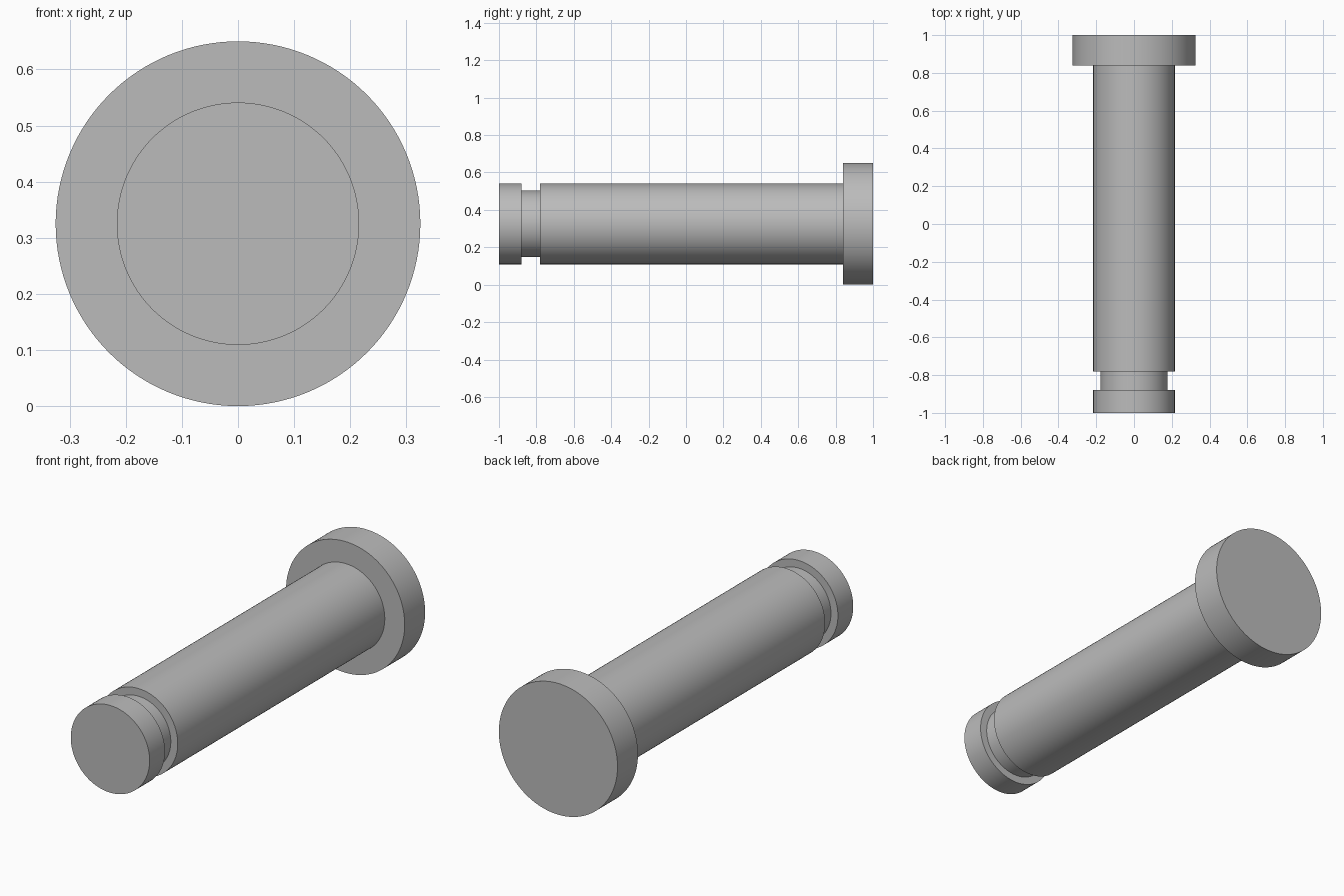
import bpy, bmesh, math
from mathutils import Matrix, Vector

cube = bpy.data.objects.get("Cube")
if cube:
    bpy.data.objects.remove(cube, do_unlink=True)

SEGMENTS = 128
HEAD_R, SHAFT_R, GROOVE_R = 0.325, 0.216, 0.178

grey = bpy.data.materials.new("plain grey")
grey.use_nodes = True
grey.diffuse_color = (0.5, 0.5, 0.5, 1)
grey.node_tree.nodes["Principled BSDF"].inputs["Base Color"].default_value = grey.diffuse_color

# Stepped profile (radius, y) from the grooved tip to the back of the head
profile = [
    (SHAFT_R, -1.0), (SHAFT_R, -0.88),
    (GROOVE_R, -0.88), (GROOVE_R, -0.78),
    (SHAFT_R, -0.78), (SHAFT_R, 0.84),
    (HEAD_R, 0.84), (HEAD_R, 1.0),
]

# Turn the profile around the pin's long axis
bm = bmesh.new()
rings = []
for radius, y in profile:
    angles = [math.tau * i / SEGMENTS for i in range(SEGMENTS)]
    rings.append([bm.verts.new((radius * math.sin(a), y, radius * math.cos(a))) for a in angles])
for near, far in zip(rings, rings[1:]):
    for i in range(SEGMENTS):
        j = (i + 1) % SEGMENTS
        bm.faces.new((near[i], near[j], far[j], far[i]))

# Flat end caps
bm.faces.new(rings[0])
bm.faces.new(rings[-1])
bmesh.ops.recalc_face_normals(bm, faces=bm.faces)
bmesh.ops.transform(bm, matrix=Matrix.Translation(Vector((0, 0, HEAD_R))), verts=bm.verts)

mesh = bpy.data.meshes.new("headed_pin")
bm.to_mesh(mesh)
bm.free()
mesh.materials.append(grey)
pin = bpy.data.objects.new("headed_pin", mesh)
bpy.context.collection.objects.link(pin)

# Smooth round walls, crisp shoulders
bpy.context.view_layer.objects.active = pin
pin.select_set(True)
bpy.ops.object.shade_smooth_by_angle(angle=math.radians(30))
